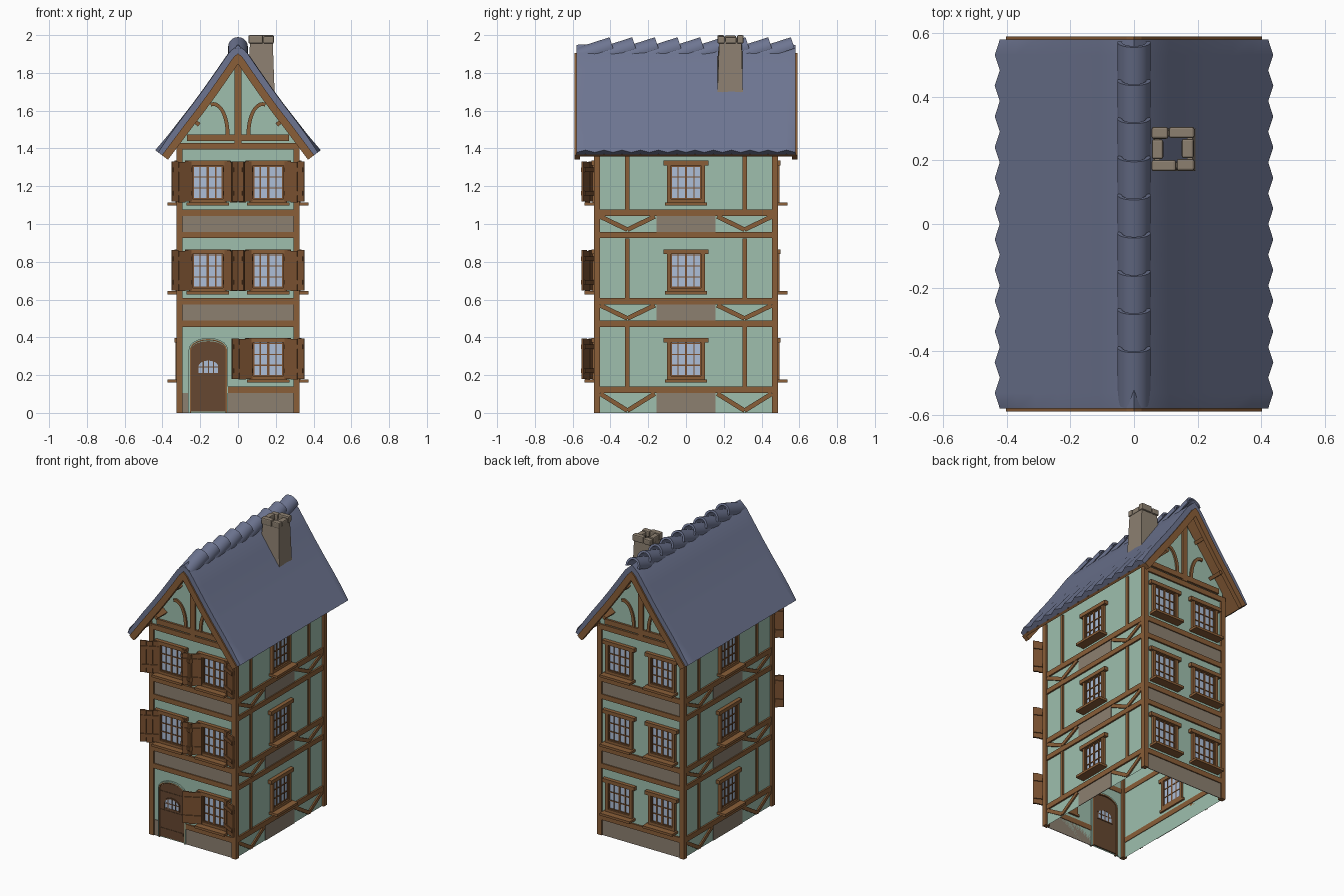
import bpy, bmesh, math
from mathutils import Matrix, Vector

if "Cube" in bpy.data.objects:
    bpy.data.objects.remove(bpy.data.objects["Cube"])


def material(name, *srgb):
    m = bpy.data.materials.new(name)
    m.use_nodes = True
    col = [((c + 0.055) / 1.055) ** 2.4 for c in srgb] + [1]
    m.diffuse_color = col
    m.node_tree.nodes["Principled BSDF"].inputs["Base Color"].default_value = col
    return m


PLASTER = material("green plaster", 0.62, 0.75, 0.68)
WOOD = material("timber", 0.54, 0.37, 0.22)
SHUTTER = material("shutter wood", 0.48, 0.32, 0.19)
DOOR = material("dark door wood", 0.40, 0.28, 0.19)
STONE = material("stone", 0.55, 0.50, 0.44)
SLATE = material("blue slate", 0.43, 0.46, 0.57)
GLASS = material("glass", 0.68, 0.75, 0.85)


def finish(bm, name, mat, smooth=False):
    bmesh.ops.recalc_face_normals(bm, faces=bm.faces)
    me = bpy.data.meshes.new(name)
    bm.to_mesh(me)
    bm.free()
    me.materials.append(mat)
    if smooth:
        me.shade_smooth()
        me.set_sharp_from_angle(angle=math.radians(35))
    ob = bpy.data.objects.new(name, me)
    bpy.context.collection.objects.link(ob)
    return ob


def prism(bm, M, pts, d0, d1):
    """Outline in the wall plane (u, z), pushed outwards from d0 to d1."""
    a = [bm.verts.new(M @ Vector((u, -d0, z))) for u, z in pts]
    b = [bm.verts.new(M @ Vector((u, -d1, z))) for u, z in pts]
    bm.faces.new(a)
    bm.faces.new(b[::-1])
    for i in range(len(a)):
        j = (i + 1) % len(a)
        bm.faces.new((a[i], b[i], b[j], a[j]))


def box(bm, M, u0, u1, z0, z1, d0, d1):
    prism(bm, M, [(u0, z0), (u1, z0), (u1, z1), (u0, z1)], d0, d1)


def bar(bm, M, p, q, w, d0, d1):
    p, q = Vector(p), Vector(q)
    n = (q - p).normalized().orthogonal() * w / 2
    prism(bm, M, [p + n, q + n, q - n, p - n], d0, d1)


def strip(bm, M, outer, inner, d0, d1):
    for i in range(len(outer) - 1):
        prism(bm, M, [outer[i], outer[i + 1], inner[i + 1], inner[i]], d0, d1)


def wall_matrix(turn, dist):
    return Matrix.Rotation(math.radians(turn), 4, 'Z') @ Matrix.Translation((0, -dist, 0))


HX, HY = 0.311, 0.475
WALLS = {"front": wall_matrix(0, HY), "left": wall_matrix(90, HX),
         "back": wall_matrix(180, HY), "right": wall_matrix(270, HX)}
FLOORS = (0.0, 0.468, 0.938)

# Plaster shell, open at the bottom
bm = bmesh.new()
gable = [(-HX, 0), (HX, 0), (HX, 1.46), (0.175, 1.645), (0, 1.87), (-0.175, 1.645), (-HX, 1.46)]
for side in ("front", "back"):
    bm.faces.new([bm.verts.new(WALLS[side] @ Vector((u, 0, z))) for u, z in gable])
for side in ("left", "right"):
    bm.faces.new([bm.verts.new(WALLS[side] @ Vector((u, 0, z)))
                  for u, z in ((-HY, 0), (HY, 0), (HY, 1.46), (-HY, 1.46))])
finish(bm, "plaster_walls", PLASTER)

# Corner posts
bm = bmesh.new()
for sx in (-1, 1):
    for sy in (-1, 1):
        box(bm, Matrix(), sx * 0.293, sx * 0.325, 0, 1.42, sy * 0.455, sy * 0.487)
finish(bm, "corner_posts", WOOD)


# Beams, studs, braces and stone panels of each wall
def timber_frame(side, M):
    bm, st = bmesh.new(), bmesh.new()
    long = side in ("left", "right")
    half = 0.47 if long else 0.305
    for k, f in enumerate(FLOORS):
        start = -0.055 if side == "front" and k == 0 else -half
        box(bm, M, start, half, f + 0.105, f + 0.14, -0.004, 0.011)
        if k:
            box(bm, M, -half, half, f - 0.013, f + 0.02, -0.004, 0.011)
        low = f + 0.02 if k else 0
        if long:
            box(st, M, -0.155, 0.155, low, f + 0.105, 0, 0.004)
            for s in (-1, 1):
                box(bm, M, s * 0.30, s * 0.322, f + 0.14, f + 0.455 if k < 2 else 1.42, 0, 0.009)
                for end in (0.455, 0.165):
                    bar(bm, M, (s * 0.31, low + 0.012), (s * end, f + 0.102), 0.024, 0, 0.009)
        else:
            box(st, M, start, half, low, f + 0.105, 0, 0.004)
            if start > -half:
                box(st, M, -half, -0.265, 0, 0.105, 0, 0.004)
    if not long:
        box(bm, M, -0.325, 0.325, 1.395, 1.43, 0, 0.011)
        box(bm, M, -0.27, 0.27, 1.44, 1.475, 0, 0.014)
        box(bm, M, -0.018, 0.018, 1.43, 1.85, 0, 0.014)
        for s in (-1, 1):
            arc = [[(s * (0.13 - (0.075 + w) * math.cos(t)), 1.475 + (0.16 + w) * math.sin(t))
                    for t in (math.pi * i / 16 for i in range(10))] for w in (0.01, -0.01)]
            strip(bm, M, arc[0], arc[1], 0, 0.011)
            # Purlin ends under the overhang
            for x, z in ((0.205, 1.525), (0.088, 1.735)):
                bar(bm, M, (s * x, z), (s * (x + 0.035), z + 0.028), 0.022, -0.02, 0.1)
    finish(bm, side + "_timber_frame", WOOD)
    finish(st, side + "_stone_panels", STONE)


# Window with frame, lintel, sill and glazing bars
def window(name, M, c, z):
    W = M @ Matrix.Translation((c, 0, z))
    bm = bmesh.new()
    for s in (-1, 1):
        box(bm, W, s * 0.08, s * 0.1, 0.015, 0.21, -0.012, 0.02)
    box(bm, W, -0.12, 0.12, 0.21, 0.235, -0.012, 0.026)
    box(bm, W, -0.1, 0.1, 0.012, 0.032, -0.012, 0.02)
    box(bm, W, -0.112, 0.112, -0.002, 0.014, -0.012, 0.062)
    finish(bm, name + "_frame", WOOD)
    bm = bmesh.new()
    for u, w in ((-0.042, 0.003), (0, 0.006), (0.042, 0.003), (-0.077, 0.004), (0.077, 0.004)):
        box(bm, W, u - w, u + w, 0.03, 0.21, -0.009, 0.011)
    for h in (0.035, 0.09, 0.148, 0.206):
        box(bm, W, -0.08, 0.08, h - 0.003, h + 0.003, -0.009, 0.01)
    finish(bm, name + "_bars", SHUTTER)
    bm = bmesh.new()
    box(bm, W, -0.08, 0.08, 0.03, 0.21, -0.006, 0.005)
    finish(bm, name + "_glass", GLASS)


# Pair of half-open plank shutters
def shutters(name, M, c, z):
    bm = bmesh.new()
    for s in (-1, 1):
        S = (M @ Matrix.Translation((c + s * 0.088, -0.014, z)) @ Matrix.Scale(s, 4, (1, 0, 0))
             @ Matrix.Rotation(math.radians(-27), 4, 'Z'))
        for i in range(3):
            box(bm, S, i * 0.04, i * 0.04 + 0.038, 0.018 - 0.004 * (i % 2), 0.232 - 0.004 * (i % 2), 0, 0.011)
        for h in (0.05, 0.175):
            box(bm, S, 0.004, 0.114, h, h + 0.024, -0.007, 0.017)
    finish(bm, name + "_shutters", SHUTTER)


for side, M in WALLS.items():
    timber_frame(side, M)
    for k, f in enumerate(FLOORS):
        for c in ((0,) if side in ("left", "right") else (-0.16, 0.16)):
            if side == "front" and k == 0 and c < 0:
                continue
            name = f"{side}_window_{k}_{'a' if c <= 0 else 'b'}"
            window(name, M, c, f + 0.162)
            if side == "front":
                shutters(name, M, c, f + 0.162)


# Arched door
def arch(r, base, spring, rise):
    top = [(r * math.cos(math.pi * i / 10), spring + rise * math.sin(math.pi * i / 10)) for i in range(11)]
    return [(r, base)] + top + [(-r, base)]


D = WALLS["front"] @ Matrix.Translation((-0.157, 0, 0))
for name, mat, r0, r1, d in (("door_surround", PLASTER, 0.104, 0.098, 0.012),
                             ("door_frame", WOOD, 0.098, 0.091, 0.010)):
    bm = bmesh.new()
    strip(bm, D, arch(r0, 0, 0.335, r0 - 0.042), arch(r1, 0, 0.335, r1 - 0.042), -0.012, d)
    finish(bm, name, mat)
bm = bmesh.new()
prism(bm, D, arch(0.091, 0.008, 0.335, 0.045), -0.008, 0.006)
for h in (0.05, 0.175, 0.3):
    box(bm, D, -0.085, 0.085, h, h + 0.018, 0, 0.009)
finish(bm, "door", DOOR)
bm = bmesh.new()
prism(bm, D, arch(0.054, 0.21, 0.245, 0.035), -0.01, 0.009)
finish(bm, "door_glass", GLASS)
bm = bmesh.new()
strip(bm, D, arch(0.059, 0.205, 0.245, 0.04), arch(0.052, 0.205, 0.245, 0.032), -0.011, 0.012)
for u in (-0.027, 0, 0.027):
    box(bm, D, u - 0.003, u + 0.003, 0.21, 0.278, -0.011, 0.011)
box(bm, D, -0.054, 0.054, 0.205, 0.212, -0.011, 0.011)
box(bm, D, -0.054, 0.054, 0.240, 0.246, -0.011, 0.011)
finish(bm, "door_glass_bars", DOOR)

# Roof outline, gently flared towards the eaves
half = [(0.05, 1.905), (0.11, 1.818), (0.175, 1.725), (0.24, 1.636), (0.31, 1.545), (0.37, 1.465), (0.43, 1.385)]
outline = [Vector((-x, z)) for x, z in half[::-1]] + [Vector((0, 1.95))] + [Vector(p) for p in half]


def offset(pts, dist):
    out = []
    for i, p in enumerate(pts):
        segs = [(pts[j + 1] - pts[j]).normalized() for j in (i - 1, i) if 0 <= j < len(pts) - 1]
        ns = [Vector((-s.y, s.x)) for s in segs]
        n = sum(ns, Vector((0, 0))).normalized()
        out.append(p + n * dist / n.dot(ns[0]))
    return out


# Slate covering with a scalloped eave
bm = bmesh.new()
rings = []
for j in range(25):
    wave = 1 if j % 2 else -1
    ring = []
    for layer in (0, -0.035):
        base, moved = offset(outline, layer), offset(outline, layer + 0.01 * wave)
        row = [b.lerp(m, 0.12 + 0.88 * (abs(o.x) / 0.43) ** 8) for o, b, m in zip(outline, base, moved)]
        ring += row if layer == 0 else row[::-1]
    rings.append([bm.verts.new((p.x, -0.58 + 1.16 * j / 24, p.y)) for p in ring])
for a, b in zip(rings, rings[1:]):
    for i in range(len(a)):
        k = (i + 1) % len(a)
        bm.faces.new((a[i], a[k], b[k], b[i]))
n = len(outline)
for r in (rings[0], rings[-1]):
    for i in range(n - 1):
        bm.faces.new((r[i], r[i + 1], r[2 * n - 2 - i], r[2 * n - 1 - i]))
finish(bm, "roof_slates", SLATE, True)

# Boarding under the slates and gable boards
bm = bmesh.new()
strip(bm, Matrix(), offset(outline, -0.030), offset(outline, -0.046), -0.575, 0.575)
finish(bm, "roof_boarding", WOOD)
bm = bmesh.new()
for turn in (0, 180):
    strip(bm, wall_matrix(turn, 0), offset(outline, -0.034), offset(outline, -0.074), 0.56, 0.59)
finish(bm, "gable_boards", WOOD)

# Overlapping ridge tiles
bm = bmesh.new()
angles = [math.radians(-12 + 12 * i) for i in range(18)]
ring = [[(r * math.cos(t), r * math.sin(t)) for t in angles] for r in (0.052, 0.038)]
for i in range(9):
    T = (Matrix.Translation((0, -0.565 + 0.12 * i, 1.883)) @ Matrix.Rotation(0.31, 4, 'X')
         @ Matrix.Rotation(math.pi, 4, 'Z'))
    strip(bm, T, ring[0], ring[1], 0, 0.185)
bmesh.ops.remove_doubles(bm, verts=bm.verts, dist=0.0001)
inner = [f for f in bm.faces if all(len(e.link_faces) > 2 for e in f.edges if e.calc_length() < 0.02)]
bmesh.ops.delete(bm, geom=inner, context='FACES_ONLY') if len(inner) < 160 else None
finish(bm, "ridge_tiles", SLATE, True)

# Chimney shaft and its cap stones
bm = bmesh.new()
low = [(0.057, 0.165, 1.86), (0.195, 0.165, 1.66), (0.195, 0.302, 1.66), (0.057, 0.302, 1.86)]
top = [(0.064, 0.176, 1.965), (0.184, 0.176, 1.965), (0.184, 0.294, 1.965), (0.064, 0.294, 1.965)]
a, b = ([bm.verts.new(p) for p in ps] for ps in (low, top))
for i in range(4):
    k = (i + 1) % 4
    bm.faces.new((a[i], a[k], b[k], b[i]))
shaft = finish(bm, "chimney_shaft", STONE)
mod = shaft.modifiers.new("thickness", 'SOLIDIFY')
mod.thickness = 0.025
bm = bmesh.new()
up = Matrix.Rotation(-math.pi / 2, 4, 'X')
for x0, x1, y0, y1, h in ((0.055, 0.108, 0.268, 0.305, 1.992), (0.11, 0.19, 0.27, 0.305, 2.0),
                          (0.055, 0.132, 0.166, 0.202, 2.0), (0.134, 0.19, 0.168, 0.205, 1.994),
                          (0.056, 0.092, 0.204, 0.266, 1.997), (0.15, 0.188, 0.207, 0.268, 1.99)):
    box(bm, up, x0, x1, y0, y1, 1.955, h)
cap = finish(bm, "chimney_cap_stones", STONE)
mod = cap.modifiers.new("worn edges", 'BEVEL')
mod.width = 0.007
mod.segments = 2
